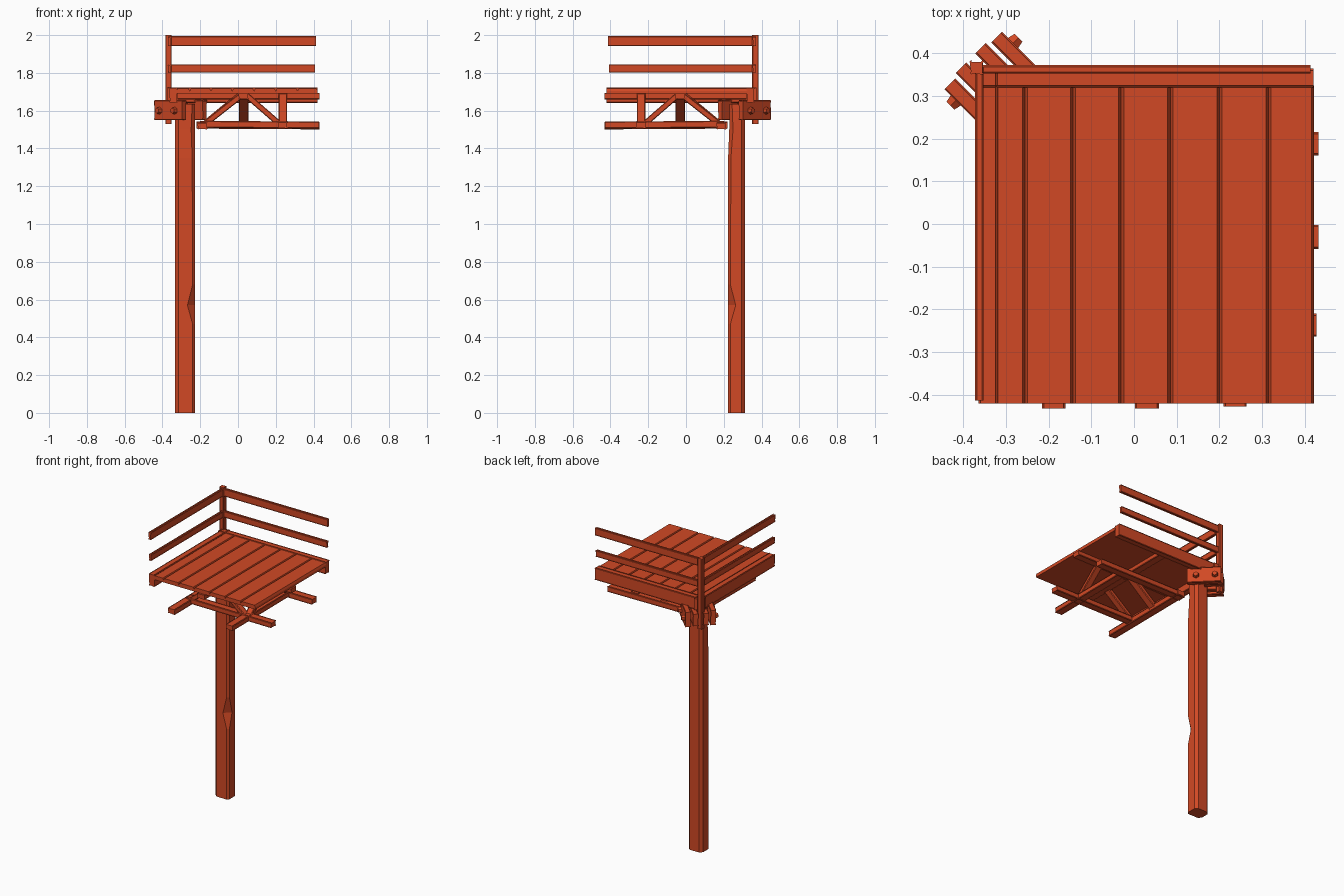
import bpy, bmesh, math
from mathutils import Vector, Matrix

if "Cube" in bpy.data.objects:
    bpy.data.objects.remove(bpy.data.objects["Cube"], do_unlink=True)

wood = bpy.data.materials.new("red_brown_wood")
wood.use_nodes = True
color = (0.64, 0.066, 0.018, 1)
wood.diffuse_color = color
wood.node_tree.nodes["Principled BSDF"].inputs["Base Color"].default_value = color


def finish(name, bm):
    bmesh.ops.recalc_face_normals(bm, faces=bm.faces)
    mesh = bpy.data.meshes.new(name)
    bm.to_mesh(mesh)
    bm.free()
    mesh.materials.append(wood)
    obj = bpy.data.objects.new(name, mesh)
    bpy.context.collection.objects.link(obj)
    return obj


def loft(name, rings):
    """Skin equal-length rings of points and cap both ends."""
    bm = bmesh.new()
    loops = [[bm.verts.new(p) for p in ring] for ring in rings]
    n = len(loops[0])
    for a, b in zip(loops, loops[1:]):
        for i in range(n):
            j = (i + 1) % n
            bm.faces.new((a[i], a[j], b[j], b[i]))
    bm.faces.new(loops[0])
    bm.faces.new(loops[-1])
    return finish(name, bm)


def bar(name, a, b, width, height, chamfer=0.004):
    """Chamfered timber running from a to b."""
    a, b = Vector(a), Vector(b)
    d = (b - a).normalized()
    up = Vector((0, 1, 0)) if abs(d.z) > 0.99 else Vector((0, 0, 1))
    side = d.cross(up).normalized()
    up = side.cross(d)
    w, h, c = width / 2, height / 2, chamfer
    prof = []
    for sx, sy in ((1, 1), (-1, 1), (-1, -1), (1, -1)):
        pair = [(sx * (w - c), sy * h), (sx * w, sy * (h - c))]
        prof += pair if sx * sy > 0 else pair[::-1]
    return loft(name, [[p + side * x + up * y for x, y in prof] for p in (a, b)])


def swap(p):
    return (-p[1], -p[0], p[2])


def pair(name, a, b, width, height):
    """One timber for the back side and its twin across the corner diagonal."""
    bar(name + "_back", a, b, width, height)
    bar(name + "_side", swap(a), swap(b), width, height)


# Main post with chamfered edges and a chip in one corner
def post_ring(z, chip, drift=0):
    x0, x1, y0, y1, c = -0.333, -0.228, 0.223 + drift, 0.313, 0.018
    return [(x0 + c, y0, z), (x1 - chip, y0, z), (x1, y0 + chip, z), (x1, y1 - c, z),
            (x1 - c, y1, z), (x0 + c, y1, z), (x0, y1 - c, z), (x0, y0 + c, z)]


loft("main_post", [post_ring(0, 0.012), post_ring(0.47, 0.012), post_ring(0.57, 0.04),
                   post_ring(0.68, 0.012), post_ring(1.35, 0.015),
                   post_ring(1.5, 0.02, 0.006), post_ring(1.635, 0.015, 0.006)])

# Deck planks: lower edges touch, upper edges slope into grooves
edges = [-0.325, -0.255, -0.143, -0.03, 0.085, 0.2, 0.315, 0.422]
for i, (x0, x1) in enumerate(zip(edges, edges[1:])):
    g = 0.006
    prof = [(x0, 1.69), (x1, 1.69), (x1, 1.703), (x1 - g, 1.717), (x0 + g, 1.717), (x0, 1.703)]
    loft(f"deck_plank_{i + 1}", [[(x, y, z) for x, z in prof] for y in (-0.42, 0.325)])

# Edge boards around the two railed sides
pair("edge_board", (-0.372, 0.342, 1.682), (0.42, 0.342, 1.682), 0.044, 0.082)

# Railing
bar("railing_post", (-0.368, 0.367, 1.53), (-0.368, 0.367, 2.0), 0.034, 0.034)
pair("top_rail", (-0.37, 0.362, 1.968), (0.413, 0.362, 1.968), 0.02, 0.052)
pair("middle_rail", (-0.37, 0.362, 1.823), (0.408, 0.362, 1.823), 0.02, 0.044)

# Lower support beams and joists under the deck
pair("inner_beam", (-0.22, 0.188, 1.524), (0.432, 0.188, 1.52), 0.054, 0.038)
pair("outer_beam", (-0.2, -0.237, 1.528), (0.428, -0.237, 1.524), 0.054, 0.036)
pair("joist", (-0.32, -0.03, 1.677), (0.432, -0.03, 1.677), 0.056, 0.034)

# Diagonal braces
pair("outer_brace", (0.225, -0.237, 1.525), (0.035, -0.237, 1.69), 0.045, 0.03)
pair("far_brace", (-0.18, -0.237, 1.525), (0.03, -0.237, 1.69), 0.045, 0.03)
pair("inner_brace", (-0.19, -0.03, 1.52), (0.01, -0.03, 1.685), 0.052, 0.03)

# Corner clamp: planks either side of the posts along the diagonal, with bolts
def diagonal(u, v, z):
    return ((u + v) / math.sqrt(2), (v - u) / math.sqrt(2), z)


for side, v in (("front", -0.073), ("back", 0.082)):
    out = math.copysign(1, v)
    bar(f"clamp_plank_{side}", diagonal(-0.537, v, 1.603), diagonal(-0.33, v, 1.603), 0.036, 0.105)
    inner = v - out * 0.045
    bar(f"clamp_block_{side}", diagonal(-0.545, inner, 1.60), diagonal(-0.43, inner, 1.60), 0.035, 0.085)
    for i, u in enumerate((-0.5, -0.385)):
        bm = bmesh.new()
        bmesh.ops.create_cone(bm, cap_ends=True, segments=6, radius1=0.02, radius2=0.015, depth=0.02)
        aim = Vector(diagonal(0, out, 0)).to_track_quat('Z', 'Y').to_matrix().to_4x4()
        bm.transform(Matrix.Translation(diagonal(u, v + out * 0.025, 1.6)) @ aim)
        finish(f"bolt_{side}_{i + 1}", bm)
